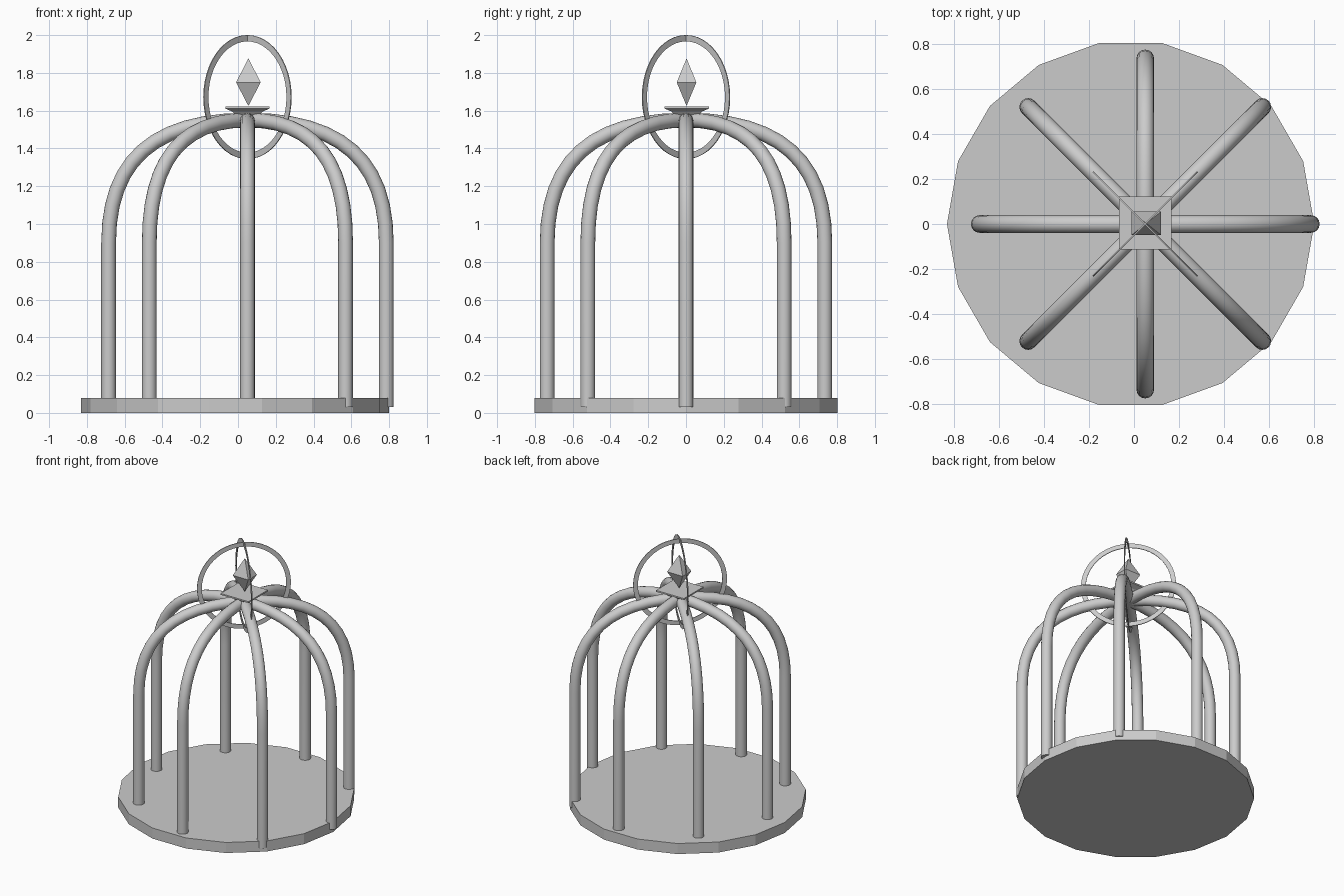
import bpy, bmesh, math
from mathutils import Vector

if "Cube" in bpy.data.objects:
    bpy.data.objects.remove(bpy.data.objects["Cube"])

CX = 0.05  # axis of bars, rings and finial


def mesh_object(name, bm, loc=(0, 0, 0), rot_z=0.0):
    bmesh.ops.recalc_face_normals(bm, faces=bm.faces)
    me = bpy.data.meshes.new(name)
    bm.to_mesh(me)
    bm.free()
    ob = bpy.data.objects.new(name, me)
    ob.location = loc
    ob.rotation_euler.z = rot_z
    bpy.context.collection.objects.link(ob)
    return ob


def loft_rect(name, sections, loc):
    """Stack rectangles (half_x, half_y, z), closing both ends."""
    bm = bmesh.new()
    rows = [[bm.verts.new((sx * hx, sy * hy, z))
             for sx, sy in ((-1, -1), (1, -1), (1, 1), (-1, 1))]
            for hx, hy, z in sections]
    for a, b in zip(rows, rows[1:]):
        for i in range(4):
            j = (i + 1) % 4
            bm.faces.new((a[i], a[j], b[j], b[i]))
    bm.faces.new(rows[0])
    bm.faces.new(rows[-1])
    bmesh.ops.remove_doubles(bm, verts=bm.verts, dist=1e-5)
    return mesh_object(name, bm, loc)


def flat_ring(name, outer, inner, depth, loc, rot_z, n=48):
    """Thin upright band in its local xz plane."""
    bm = bmesh.new()
    section = ((outer, -depth), (outer, depth), (inner, depth), (inner, -depth))
    rows = []
    for k in range(n):
        a = 2 * math.pi * k / n
        rows.append([bm.verts.new((r * math.cos(a), y, r * math.sin(a)))
                     for r, y in section])
    for k in range(n):
        a, b = rows[k], rows[(k + 1) % n]
        for i in range(4):
            j = (i + 1) % 4
            bm.faces.new((a[i], a[j], b[j], b[i]))
    return mesh_object(name, bm, loc, rot_z)


def bar_path():
    """Straight post, then a curve in to the crown."""
    p = [Vector(v) for v in ((0.735, 0.9), (0.735, 1.33), (0.5, 1.55), (0, 1.55))]
    pts = [Vector((0.735, 0.03))]
    for i in range(13):
        t = i / 12
        s = 1 - t
        pts.append(p[0] * s**3 + p[1] * 3 * s * s * t + p[2] * 3 * s * t * t + p[3] * t**3)
    return pts


def bar(name, angle, radius=0.039, sides=16):
    pts = bar_path()
    bm = bmesh.new()
    rows = []
    for i, c in enumerate(pts):
        t = (pts[min(i + 1, len(pts) - 1)] - pts[max(i - 1, 0)]).normalized()
        if i == len(pts) - 1:
            t = Vector((-1, 0))
        nrm = Vector((t.y, -t.x))
        row = []
        for k in range(sides):
            a = 2 * math.pi * k / sides
            q = c + nrm * radius * math.cos(a)
            row.append(bm.verts.new((q.x, radius * math.sin(a), q.y)))
        rows.append(row)
    for a, b in zip(rows, rows[1:]):
        for i in range(sides):
            j = (i + 1) % sides
            bm.faces.new((a[i], a[j], b[j], b[i]))
    bm.faces.new(rows[0])
    bm.faces.new(rows[-1])
    ob = mesh_object(name, bm, (CX, 0, 0), angle)
    bpy.ops.object.select_all(action='DESELECT')
    ob.select_set(True)
    bpy.context.view_layer.objects.active = ob
    bpy.ops.object.shade_smooth_by_angle(angle=math.radians(40))
    return ob


# Floor: 18-sided slab with a corner on the x axis
bm = bmesh.new()
bmesh.ops.create_cone(bm, cap_ends=True, segments=18, radius1=0.815,
                      radius2=0.815, depth=0.08)
base = mesh_object("base", bm, (-0.015, 0, 0.04))
if abs(max(v.co.x for v in base.data.vertices) - 0.815) > 1e-3:
    base.rotation_euler.z = math.radians(10)

# Eight cage bars
for i in range(8):
    bar(f"bar_{i + 1}", i * math.pi / 4)

# Crown plate tapering down into the bars
loft_rect("crown_plate", [(0.04, 0.04, 1.55), (0.08, 0.08, 1.595),
                          (0.117, 0.117, 1.611), (0.117, 0.117, 1.622)], (CX, 0.004, 0))

# Gem finial
loft_rect("gem", [(0, 0, 1.625), (0.065, 0.052, 1.75), (0, 0, 1.877)], (CX + 0.005, 0.003, 0))

# Two crossed hanging rings on the diagonals
for i in range(2):
    flat_ring(f"ring_{i + 1}", 0.328, 0.295, 0.003, (CX, 0, 1.672),
              math.radians(45 + 90 * i))
